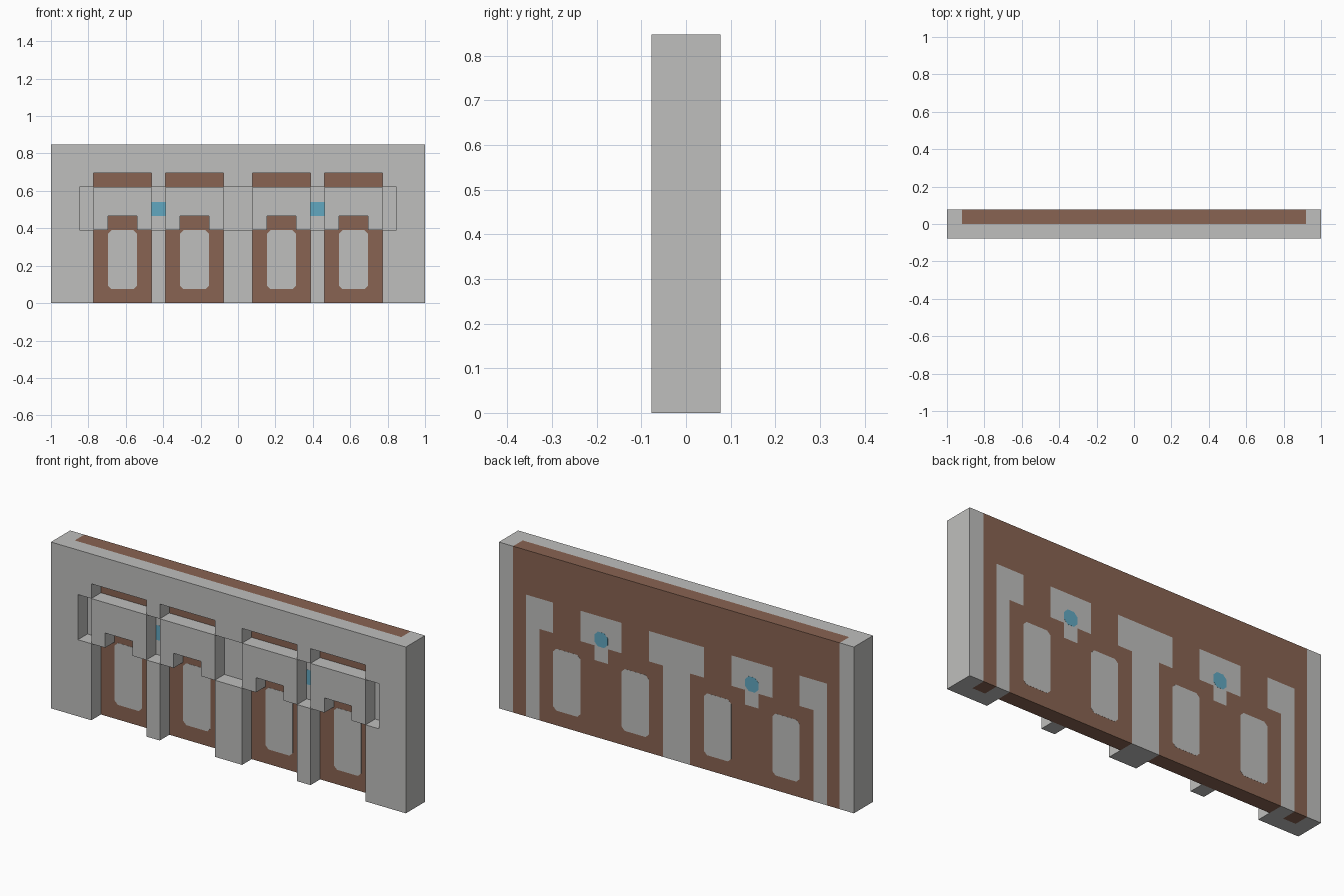
import bpy
import bmesh

if "Cube" in bpy.data.objects:
    bpy.data.objects.remove(bpy.data.objects["Cube"], do_unlink=True)


def material(name, rgb):
    mat = bpy.data.materials.new(name)
    mat.use_nodes = True
    mat.diffuse_color = (*rgb, 1)
    mat.node_tree.nodes["Principled BSDF"].inputs["Base Color"].default_value = (*rgb, 1)
    return mat


GREY = material("stone grey", (0.52, 0.52, 0.51))
BROWN = material("wood brown", (0.25, 0.126, 0.084))
BLUE = material("light blue", (0.12, 0.39, 0.53))

# Shared dimensions
D, H = 0.077, 0.847             # half depth, height
LOW, ARCH, HIGH, TOP = 0.39, 0.465, 0.62, 0.695
A, B, C, E = 0.077, 0.387, 0.4625, 0.7725   # opening edges on one side
NOTCH, INLAY = 0.848, 0.92
CENTRES = ((A + B) / 2, (C + E) / 2)
DOOR = 0.077                    # half width of a door


def finish(name, bm, mats):
    bmesh.ops.recalc_face_normals(bm, faces=bm.faces[:])
    mesh = bpy.data.meshes.new(name)
    bm.to_mesh(mesh)
    bm.free()
    for mat in mats:
        mesh.materials.append(mat)
    obj = bpy.data.objects.new(name, mesh)
    bpy.context.collection.objects.link(obj)
    return obj


def prism(name, profile, y0, y1, mat):
    """Extrude an x-z profile from y0 to y1."""
    bm = bmesh.new()
    face = bm.faces.new([bm.verts.new((x, y0, z)) for x, z in profile])
    out = bmesh.ops.extrude_face_region(bm, geom=[face])["geom"]
    moved = [v for v in out if isinstance(v, bmesh.types.BMVert)]
    bmesh.ops.translate(bm, verts=moved, vec=(0, y1 - y0, 0))
    return finish(name, bm, [mat])


def rectangle(x0, x1, z0, z1, c=0.0):
    """Rectangle profile with optional cut corners."""
    if not c:
        return [(x0, z0), (x1, z0), (x1, z1), (x0, z1)]
    return [(x0 + c, z0), (x1 - c, z0), (x1, z0 + c), (x1, z1 - c),
            (x1 - c, z1), (x0 + c, z1), (x0, z1 - c), (x0, z0 + c)]


# Front frame: one mirrored outline with the openings and the long notch
half = [(1, H), (1, 0), (E, 0), (E, LOW), (NOTCH, LOW), (NOTCH, HIGH), (E, HIGH),
        (E, TOP), (C, TOP), (C, HIGH), (B, HIGH), (B, TOP), (A, TOP), (A, HIGH)]
prism("front_frame", half + [(-x, z) for x, z in reversed(half)], -D, 0, GREY)

# Piers below the notch
prism("centre_pier", rectangle(-A, A, 0, LOW), -D, 0, GREY)
for side, label in ((1, "left"), (-1, "right")):
    x0, x1 = sorted((side * B, side * C))
    prism(label + "_pier", rectangle(x0, x1, 0, LOW), -D, 0, GREY)

    # Lights between the paired openings, seen from both sides
    prism(label + "_front_light", rectangle(x0, x1, ARCH, 0.54), -0.001, 0.002, BLUE)
    prism(label + "_back_light", rectangle(x0, x1, ARCH, 0.54, 0.02), D - 0.002, D + 0.0005, BLUE)

    for centre, place in zip(CENTRES, ("inner", "outer")):
        x = side * centre
        w = (B - A) / 2
        # Lintel with a raised middle over each opening
        lintel = [(x - w, LOW), (x - DOOR, LOW), (x - DOOR, ARCH), (x + DOOR, ARCH),
                  (x + DOOR, LOW), (x + w, LOW), (x + w, HIGH), (x - w, HIGH)]
        prism(f"{label}_{place}_lintel", lintel, -D, 0, GREY)
        # Door panel showing on both faces
        prism(f"{label}_{place}_door", rectangle(x - DOOR, x + DOOR, 0.075, LOW, 0.018),
              -0.001, D + 0.0005, GREY)

# Back panel: slab cut along the inlay edges, coloured by region of |x| and z
inner, outer = CENTRES
regions = [(INLAY, 1, 0, H),
           (outer + DOOR, NOTCH, ARCH, HIGH), (E, NOTCH, 0, HIGH),
           (inner + DOOR, outer - DOOR, ARCH, HIGH), (B, C, LOW, HIGH),
           (0, inner - DOOR, ARCH, HIGH), (0, A, 0, HIGH)]
bm = bmesh.new()
bmesh.ops.create_cube(bm, size=1)
for v in bm.verts:
    v.co = (v.co.x * 2, (v.co.y + 0.5) * D, (v.co.z + 0.5) * H)


def cut(point, normal):
    geom = bm.verts[:] + bm.edges[:] + bm.faces[:]
    bmesh.ops.bisect_plane(bm, geom=geom, plane_co=point, plane_no=normal)


for x in sorted({s * r[i] for r in regions for i in (0, 1) for s in (1, -1)}):
    if abs(x) < 1:
        cut((x, 0, 0), (1, 0, 0))
for z in (LOW, ARCH, HIGH):
    cut((0, 0, z), (0, 0, 1))
for f in bm.faces:
    p = f.calc_center_median()
    grey = any(a - 1e-4 < abs(p.x) < b + 1e-4 and c - 1e-4 < p.z < d + 1e-4
               for a, b, c, d in regions)
    f.material_index = 0 if grey else 1
finish("back_panel", bm, [GREY, BROWN])
